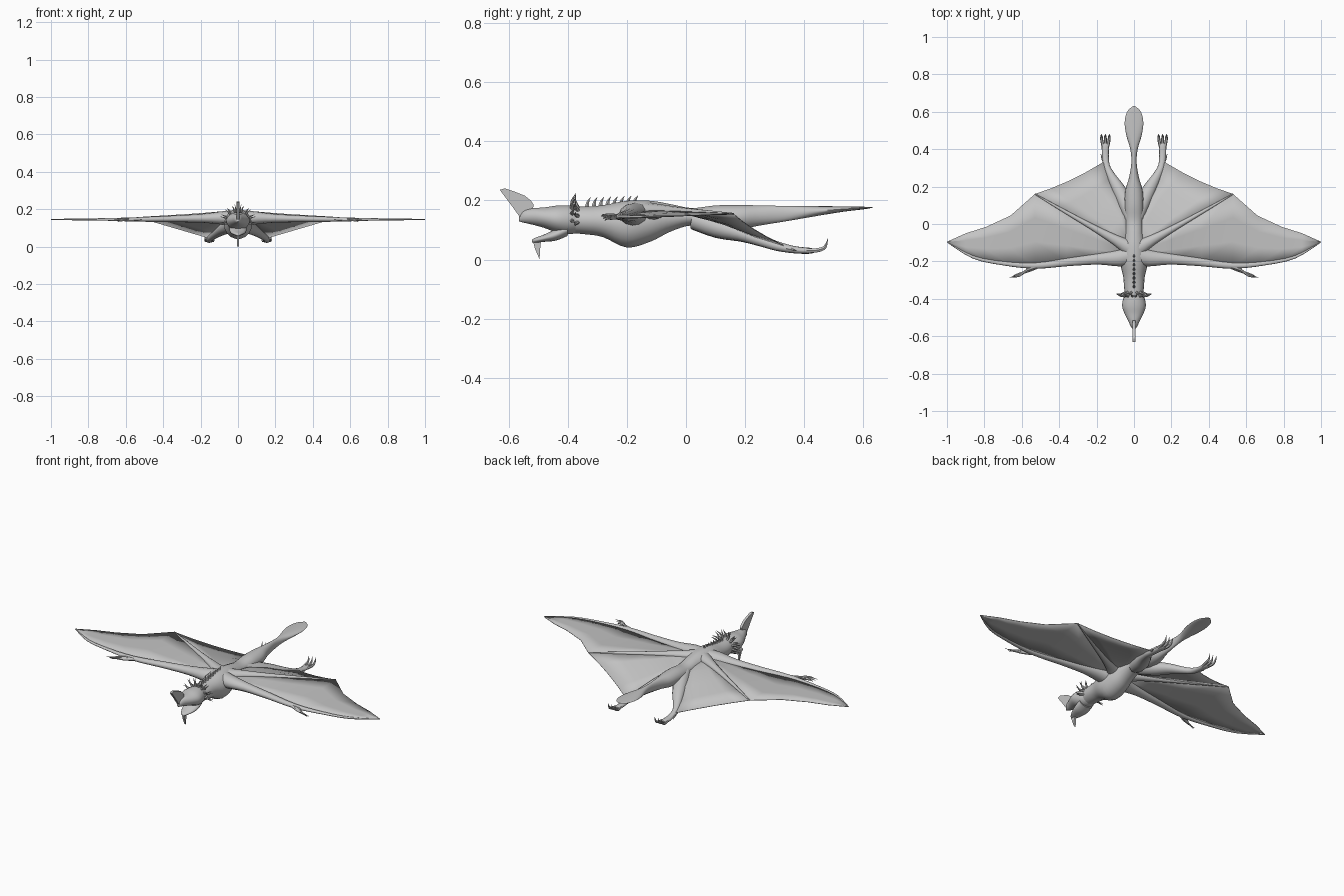
import bpy, bmesh, math
from mathutils import Vector

old = bpy.data.objects.get("Cube")
if old:
    bpy.data.objects.remove(old, do_unlink=True)

mat = bpy.data.materials.new("plain grey")
mat.use_nodes = True
GREY = (0.55, 0.55, 0.55, 1)
mat.diffuse_color = GREY
mat.node_tree.nodes["Principled BSDF"].inputs["Base Color"].default_value = GREY


def finish(name, bm, mirror=False, angle=50):
    bmesh.ops.recalc_face_normals(bm, faces=bm.faces)
    mesh = bpy.data.meshes.new(name)
    bm.to_mesh(mesh)
    bm.free()
    mesh.materials.append(mat)
    ob = bpy.data.objects.new(name, mesh)
    bpy.context.collection.objects.link(ob)
    if mirror:
        ob.modifiers.new("Mirror", "MIRROR").use_mirror_merge = False
    bpy.ops.object.select_all(action="DESELECT")
    ob.select_set(True)
    bpy.context.view_layer.objects.active = ob
    bpy.ops.object.shade_smooth_by_angle(angle=math.radians(angle))
    return ob


def smooth(rows, steps):
    """Catmull-Rom interpolation of rows of numbers."""
    out = []
    for i in range(len(rows) - 1):
        a, b, c, d = (rows[max(0, min(len(rows) - 1, i + k))] for k in (-1, 0, 1, 2))
        for s in range(steps):
            t = s / steps
            out.append([q + 0.5 * t * (r - p + t * (2*p - 5*q + 4*r - e + t * (3*(q - r) + e - p)))
                        for p, q, r, e in zip(a, b, c, d)])
    return out + [list(rows[-1])]


def tube(bm, stations, sides=12, steps=3, axis=None):
    """Skin elliptical rings; a station is x, y, z, half width, half height."""
    st = smooth(stations, steps)
    pts = [Vector(s[:3]) for s in st]
    rings = []
    for i, s in enumerate(st):
        tan = axis or (pts[min(i + 1, len(pts) - 1)] - pts[max(i - 1, 0)]).normalized()
        side = tan.cross(Vector((0, 0, 1)))
        side = side.normalized() if side.length > 0.01 else Vector((1, 0, 0))
        up = side.cross(tan)
        rings.append([bm.verts.new(pts[i] + side * max(s[3], 0.0008) * math.cos(a)
                                   + up * max(s[4], 0.0008) * math.sin(a))
                      for a in (math.tau * k / sides for k in range(sides))])
    for r, q in zip(rings, rings[1:]):
        for k in range(sides):
            n = (k + 1) % sides
            bm.faces.new((r[k], r[n], q[n], q[k]))
    bm.faces.new(rings[0])
    bm.faces.new(rings[-1])


def lengthwise(name, profile):
    """Body part along y; a row is y, half width, bottom, top."""
    bm = bmesh.new()
    tube(bm, [(0, y, (lo + hi) / 2, w, (hi - lo) / 2) for y, w, lo, hi in profile],
         18, 4, Vector((0, 1, 0)))
    return finish(name, bm)


def limb(name, stations):
    bm = bmesh.new()
    tube(bm, stations)
    return finish(name, bm, True)


def spike(bm, base, tip, radius, bend=(0, 0, 0)):
    a, b = Vector(base), Vector(tip)
    mid = (a + b) / 2 + Vector(bend)
    tube(bm, [(*a, radius, radius), (*mid, radius * .65, radius * .65), (*b, 0, 0)], 6, 2)


# Torso and flattened paddle tail
lengthwise("body_and_tail", [
    (-.40, .045, .09, .18), (-.34, .053, .085, .18), (-.28, .058, .075, .185),
    (-.20, .075, .04, .2), (-.12, .066, .06, .2), (-.05, .05, .095, .188),
    (.02, .045, .115, .175), (.10, .05, .1, .184), (.18, .046, .102, .185),
    (.25, .026, .115, .184), (.33, .014, .128, .182), (.40, .02, .14, .181),
    (.47, .04, .152, .181), (.54, .05, .163, .18), (.60, .037, .17, .179),
    (.63, .006, .175, .178)])

# Head and open jaw
lengthwise("skull", [
    (-.365, .045, .09, .178), (-.40, .058, .085, .184), (-.44, .063, .092, .183),
    (-.48, .05, .107, .177), (-.52, .03, .118, .174), (-.55, .016, .125, .165),
    (-.565, .004, .13, .145)])
lengthwise("lower_jaw", [
    (-.40, .045, .08, .125), (-.44, .045, .064, .105), (-.48, .034, .06, .085),
    (-.51, .017, .057, .074), (-.52, .005, .058, .068)])


def plate(name, outline, half):
    bm = bmesh.new()
    face = bm.faces.new([bm.verts.new((-half, y, z)) for y, z in outline])
    ext = bmesh.ops.extrude_face_region(bm, geom=[face])["geom"]
    bmesh.ops.translate(bm, vec=(2 * half, 0, 0),
                        verts=[v for v in ext if isinstance(v, bmesh.types.BMVert)])
    finish(name, bm, angle=30)


# Snout crest and chin horn
plate("snout_crest", [(-.63, .236), (-.612, .241), (-.58, .23), (-.545, .216), (-.525, .2),
                      (-.515, .185), (-.52, .16), (-.552, .13), (-.59, .183)], .007)
plate("chin_horn", [(-.518, .068), (-.512, .04), (-.495, 0), (-.494, .03), (-.49, .064)], .006)

# Collar spikes around the neck
bm = bmesh.new()
for row, y in enumerate((-.365, -.385)):
    for deg in (-15, 15, 45, 72):
        a = math.radians(deg + row * 8)
        c, s = math.cos(a), math.sin(a)
        spike(bm, (.045 * c, y, .137 + .04 * s), (.098 * c, y - .008 + row * .02, .137 + .088 * s),
              .007, (0, -.006, 0))
finish("collar_spikes", bm, True)

# Row of spines along the back
bm = bmesh.new()
for i in range(8):
    y = -.335 + i * .023
    z = .178 + .002 * i
    spike(bm, (0, y, z), (0, y + .012, z + .033 - .0012 * i), .008, (0, -.003, 0))
finish("back_spines", bm)

# Wing arm, continuing as the long wing finger
limb("wing_arm", [
    (.01, -.165, .15, .05, .045), (.08, -.182, .153, .045, .036), (.19, -.187, .151, .03, .024),
    (.35, -.203, .148, .022, .017), (.53, -.223, .145, .016, .012), (.70, -.21, .145, .011, .007),
    (.86, -.177, .145, .008, .005), (1, -.096, .145, .002, .002)])

# Second strut across the wing
limb("wing_strut", [
    (.02, -.13, .16, .045, .035), (.10, -.085, .165, .027, .022), (.22, -.018, .163, .016, .014),
    (.38, .073, .159, .009, .008), (.53, .16, .155, .003, .003)])

# Clawed fingers at the wrist
bm = bmesh.new()
for i in range(3):
    tube(bm, [(.51, -.225, .145, .011, .009), (.57, -.245 - .004 * i, .15 - .005 * i, .007, .006),
              (.615, -.278 + .006 * i, .15 - .005 * i, .005, .005),
              (.665 - .01 * i, -.285 + .005 * i, .145 - .007 * i, 0, 0)], 6)
finish("wing_fingers", bm, True)


def sheet(name, rows):
    """Thin membrane skinned over equal-length rows of points."""
    bm = bmesh.new()
    grid = [[bm.verts.new(p) for p in row] for row in rows]
    for r, q in zip(grid, grid[1:]):
        for k in range(len(r) - 1):
            bm.faces.new((r[k], r[k + 1], q[k + 1], q[k]))
    ob = finish(name, bm, True)
    skin = ob.modifiers.new("Thickness", "SOLIDIFY")
    skin.thickness = .003
    skin.offset = 0


def between(a, b, count, sag=0):
    """Rows blended from a to b, pulled in towards the body by sag."""
    rows = []
    for i in range(count + 1):
        t = i / count
        row = [Vector(p).lerp(Vector(q), t) for p, q in zip(a, b)]
        for k, v in enumerate(row):
            v.y -= sag * 4 * t * (1 - t) * k / (len(row) - 1)
        rows.append(row)
    return rows


# Outer membrane between wing finger and strut
lead = [(.03, -.18, .16), (.2, -.19, .152), (.36, -.205, .148), (.53, -.222, .146),
        (.67, -.214, .146), (.80, -.19, .146), (.90, -.16, .146), (.998, -.098, .145)]
trail = [(.03, -.125, .17), (.2, -.03, .165), (.36, .062, .16), (.53, .16, .155),
         (.66, .045, .15), (.79, -.015, .148), (.90, -.05, .146), (1, -.095, .145)]
sheet("outer_membrane", between(lead, trail, 3))

# Inner membrane between strut, flank and leg
strut = [(.03, -.125, .17), (.15, -.055, .166), (.28, .017, .162), (.4, .085, .158), (.53, .16, .155)]
flank = [(.03, -.06, .165), (.04, .05, .145), (.075, .16, .11), (.125, .245, .073), (.165, .33, .048)]
sheet("inner_membrane", between(strut, flank, 4, .014))

# Trailing hind legs
limb("hind_leg", [
    (.015, .03, .135, .035, .035), (.045, .11, .11, .042, .038), (.085, .19, .088, .035, .028),
    (.122, .255, .064, .024, .02), (.147, .31, .045, .018, .016), (.153, .37, .033, .018, .012),
    (.153, .42, .03, .019, .01), (.153, .435, .03, .008, .005)])

# Hooked toes
bm = bmesh.new()
for dx in (-.019, 0, .019):
    tube(bm, [(.153 + dx * .5, .40, .03, .008, .008), (.153 + dx, .445, .032, .008, .008),
              (.153 + dx * 1.1, .47, .043, .006, .006), (.153 + dx * 1.2, .48, .072, 0, 0)], 6)
spike(bm, (.165, .34, .038), (.178, .375, .03), .007)
finish("hind_toes", bm, True)
